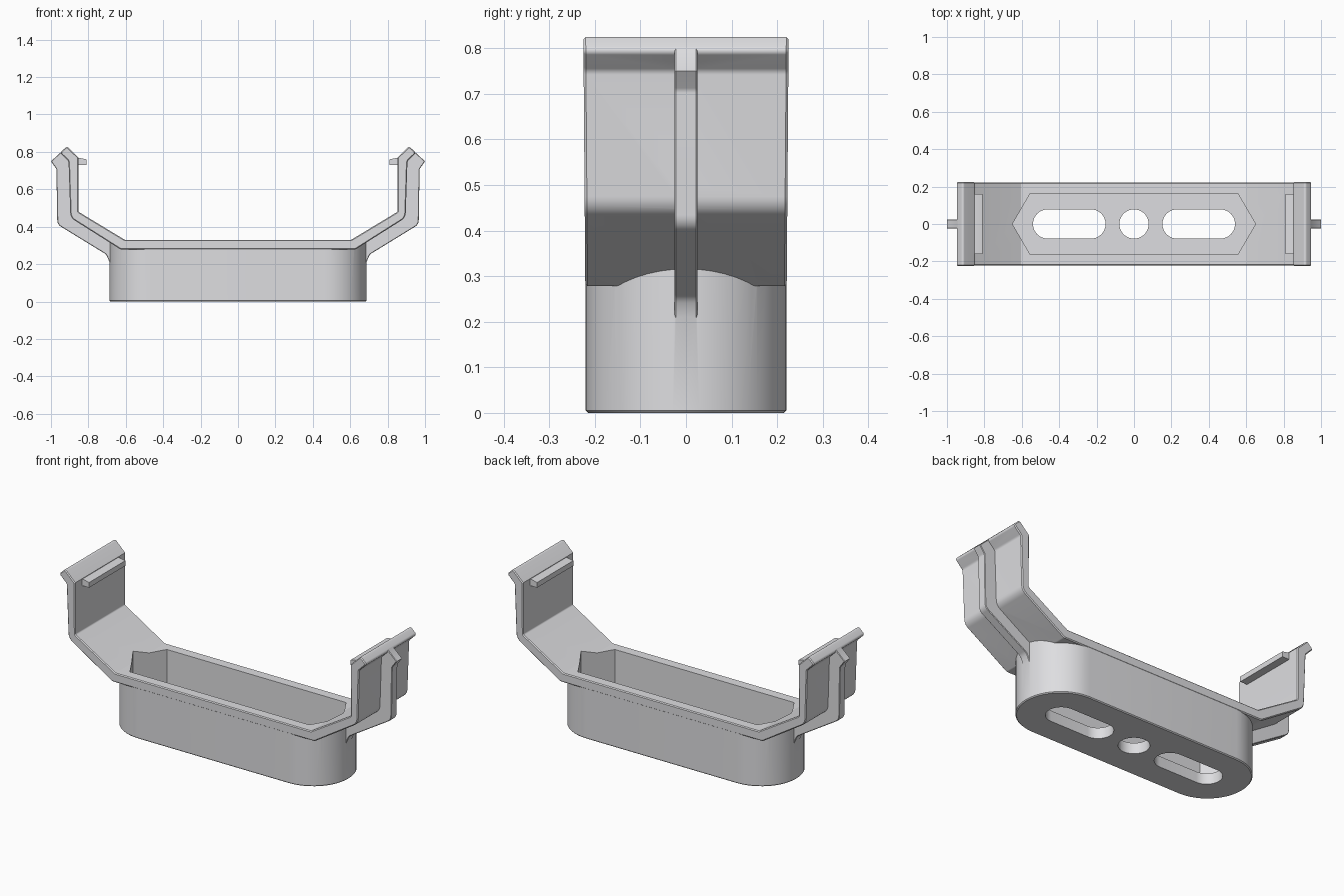
import bpy, bmesh, math
from mathutils import Vector

if "Cube" in bpy.data.objects:
    bpy.data.objects.remove(bpy.data.objects["Cube"])

grey = bpy.data.materials.new("light_grey")
grey.diffuse_color = (0.73, 0.73, 0.75, 1)
grey.use_nodes = True
grey.node_tree.nodes["Principled BSDF"].inputs["Base Color"].default_value = grey.diffuse_color


def rounded(pts, seg=5):
    """Turn (a, b, radius) corners into an outline with arc fillets."""
    out = []
    for i, (a, b, r) in enumerate(pts):
        p = Vector((a, b))
        if r == 0:
            out.append(p)
            continue
        u = (Vector(pts[i - 1][:2]) - p).normalized()
        v = (Vector(pts[(i + 1) % len(pts)][:2]) - p).normalized()
        half = u.angle(v) / 2
        d = r / math.tan(half)
        c = p + (u + v).normalized() * (r / math.sin(half))
        s, e = p + u * d - c, p + v * d - c
        for k in range(seg + 1):
            out.append(c + s.lerp(e, k / seg).normalized() * r)
    return out


def prism(name, outline, lo, hi, axis="z", bevel=0.0):
    """Extrude a 2D outline along z (outline in xy) or y (outline in xz).
    With a bevel, the end caps are chamfered by insetting the outline."""
    n = len(outline)
    pts = [Vector((p[0], p[1])) for p in outline]
    area = sum(pts[i - 1].x * pts[i].y - pts[i].x * pts[i - 1].y for i in range(n))
    sign = 1 if area > 0 else -1
    inset = []
    for i in range(n):
        d1 = (pts[i] - pts[i - 1]).normalized()
        d2 = (pts[(i + 1) % n] - pts[i]).normalized()
        n1, n2 = Vector((-d1.y, d1.x)) * sign, Vector((-d2.y, d2.x)) * sign
        inset.append(pts[i] + (n1 + n2) * (bevel / (1 + n1.dot(n2))))
    levels = [(inset, lo), (pts, lo + bevel), (pts, hi - bevel), (inset, hi)] if bevel else [(pts, lo), (pts, hi)]
    bm = bmesh.new()
    rings = [[bm.verts.new((p.x, p.y, h) if axis == "z" else (p.x, h, p.y)) for p in ring]
             for ring, h in levels]
    for a, b in zip(rings, rings[1:]):
        for i in range(n):
            bm.faces.new((a[i - 1], a[i], b[i], b[i - 1]))
    caps = [bm.faces.new(rings[0]), bm.faces.new(rings[-1])]
    bmesh.ops.recalc_face_normals(bm, faces=bm.faces)
    bmesh.ops.triangulate(bm, faces=caps, ngon_method="EAR_CLIP")
    me = bpy.data.meshes.new(name)
    bm.to_mesh(me)
    bm.free()
    me.materials.append(grey)
    ob = bpy.data.objects.new(name, me)
    bpy.context.collection.objects.link(ob)
    return ob


def stadium(x0, x1, r, n=24):
    """Closed outline with round ends, arc centres at x0 and x1."""
    right = [(x1 + r * math.cos(t), r * math.sin(t))
             for t in (-math.pi / 2 + math.pi * i / n for i in range(n + 1))]
    left = [(x0 - (x - x1), -y) for x, y in right]
    return right + left


def mirrored(pts):
    return [(-p[0], p[1]) for p in pts]


# tray body with round ends
cradle = prism("cradle", stadium(-0.467, 0.467, 0.22), 0, 0.322, bevel=0.005)

# one bent strap: rim, ramps, uprights and flared tips
half = [(0.605, 0.33, 0), (0.853, 0.48, 0.01), (0.853, 0.77, 0), (0.915, 0.83, 0.012),
        (0.952, 0.795, 0.012), (0.906, 0.75, 0.02), (0.896, 0.448, 0.05), (0.627, 0.278, 0.02)]
right = rounded([(0, 0.33, 0)] + half + [(0, 0.278, 0)])[1:-1]
strap = prism("strap", right + mirrored(right)[::-1], -0.221, 0.221, "y", 0.005)
for v in strap.data.vertices:  # slight widening towards the tips
    v.co.y *= 1 + (v.co.z - 0.278) * 0.035

# outer ribs and inner retaining lips, one per side
rib = rounded([(0.64, 0.30, 0), (0.88, 0.455, 0), (0.88, 0.77, 0), (0.932, 0.812, 0), (1.0, 0.75, 0),
               (0.971, 0.708, 0.02), (0.966, 0.412, 0.04), (0.705, 0.252, 0.04),
               (0.682, 0.2, 0), (0.64, 0.2, 0)])
lip = [(0.81, 0.731), (0.87, 0.731), (0.87, 0.767), (0.845, 0.767), (0.81, 0.76)]
adds = [strap]
for side in ("right", "left"):
    flip = mirrored if side == "left" else list
    adds.append(prism(side + "_rib", flip(rib), -0.025, 0.025, "y", 0.003))
    adds.append(prism(side + "_lip", flip(lip), -0.16, 0.16, "y"))

# hexagonal cavity, two slots and the centre hole
hexagon = [(0.65, 0), (0.555, 0.163), (-0.555, 0.163), (-0.65, 0), (-0.555, -0.163), (0.555, -0.163)]
circle = [(0.078 * math.cos(i * math.pi / 24), 0.078 * math.sin(i * math.pi / 24)) for i in range(48)]
cuts = [prism("cavity_cutter", hexagon, 0.06, 0.6),
        prism("right_slot_cutter", stadium(0.23, 0.462, 0.078), -0.1, 0.1),
        prism("left_slot_cutter", stadium(-0.462, -0.23, 0.078), -0.1, 0.1),
        prism("centre_hole_cutter", circle, -0.1, 0.1)]

# merge everything into a single moulded part
for tool in adds + cuts:
    m = cradle.modifiers.new(tool.name, "BOOLEAN")
    m.operation = "UNION" if tool in adds else "DIFFERENCE"
    m.solver = "EXACT"
    m.object = tool
bpy.context.view_layer.objects.active = cradle
cradle.select_set(True)
for m in list(cradle.modifiers):
    bpy.ops.object.modifier_apply(modifier=m.name)
for tool in adds + cuts:
    bpy.data.objects.remove(tool)
bpy.ops.object.shade_smooth_by_angle(angle=math.radians(30))
